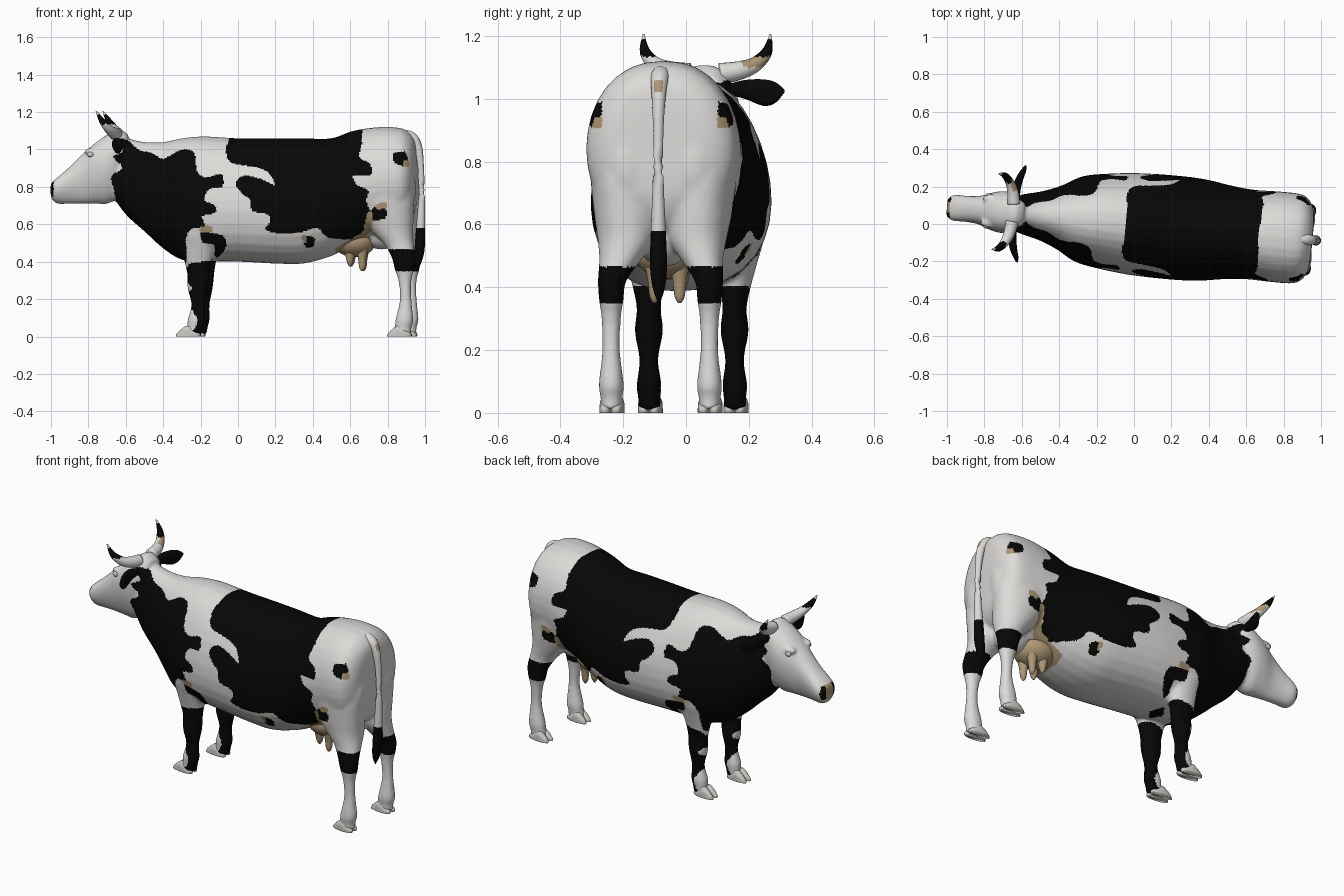
import bpy, bmesh
from math import sin, cos, tau, copysign
from mathutils import Matrix, Vector

cube = bpy.data.objects.get("Cube")
if cube:
    bpy.data.objects.remove(cube)

CM = 0.01                                  # all tables are in hundredths
TURN = Matrix.Rotation(-0.09, 4, 'Z')      # the animal stands slightly askew


def material(name, colour):
    mat = bpy.data.materials.new(name)
    mat.use_nodes = True
    mat.diffuse_color = (*colour, 1)
    mat.node_tree.nodes["Principled BSDF"].inputs["Base Color"].default_value = (*colour, 1)
    return mat


WHITE, BLACK, TAN, HOOF = range(4)
PALETTE = [material("white_hide", (.72, .71, .69)), material("black_hide", (.002, .002, .002)),
           material("tan_skin", (.42, .31, .18)), material("pale_hoof", (.6, .58, .55))]


def resample(rows, steps=5):
    """Smooth curve through rows of numbers."""
    rows = [Vector(r) * CM for r in rows]
    padded = [rows[0]] + rows + [rows[-1]]
    result = []
    for a, b, c, d in zip(padded, padded[1:], padded[2:], padded[3:]):
        for i in range(steps):
            t = i / steps
            result.append(b + (c - a) * (t / 2) + (a * 2 - b * 5 + c * 4 - d) * (t * t / 2)
                          + (b * 3 - a - c * 3 + d) * (t ** 3 / 2))
    return result + [rows[-1]]


def skin(bm, loops):
    """Closed surface over a row of point loops."""
    loops = [[bm.verts.new(p) for p in loop] for loop in loops]
    for one, two in zip(loops, loops[1:]):
        for i in range(len(one)):
            bm.faces.new((one[i - 1], one[i], two[i], two[i - 1]))
    bm.faces.new(loops[0])
    bm.faces.new(loops[-1])


def loft(bm, rows, place, taper=lambda along: 0, sides=32):
    """Rows hold: position along, low, high, middle, half width."""
    loops = []
    for along, low, high, middle, half in resample(rows):
        loop = []
        for i in range(sides):
            c, s = cos(tau * i / sides), sin(tau * i / sides)
            across = middle + half * copysign(abs(c) ** .87, c) * (1 - taper(along) * s)
            loop.append(place(along, (low + high) / 2 + (high - low) / 2 * s, across))
        loops.append(loop)
    skin(bm, loops)


def tube(bm, rows, sides=20):
    """Rows hold: x, y, z, radius."""
    rows = resample(rows)
    loops = []
    for i, row in enumerate(rows):
        ahead = rows[min(i + 1, len(rows) - 1)] - rows[max(i - 1, 0)]
        turn = ahead.xyz.to_track_quat('Z', 'Y')
        loops.append([row.xyz + turn @ Vector((cos(tau * k / sides), sin(tau * k / sides), 0)) * row.w
                      for k in range(sides)])
    skin(bm, loops)


def ball(bm, centre, radii):
    place = Matrix.Translation(Vector(centre) * CM) @ Matrix.Diagonal((*[r * CM for r in radii], 1))
    bmesh.ops.create_uvsphere(bm, u_segments=32, v_segments=20, radius=1, matrix=place)


def finish(name, bm, rule, fuse=False):
    """Make the object, fuse overlapping parts if asked, then colour by rule."""
    bmesh.ops.recalc_face_normals(bm, faces=bm.faces)
    mesh = bpy.data.meshes.new(name)
    bm.to_mesh(mesh)
    bm.free()
    obj = bpy.data.objects.new(name, mesh)
    bpy.context.collection.objects.link(obj)
    if fuse:
        remesh = obj.modifiers.new("fuse", 'REMESH')
        remesh.mode = 'VOXEL'
        remesh.voxel_size = .008
        relax = obj.modifiers.new("relax", 'SMOOTH')
        relax.factor = .5
        relax.iterations = 12
        graph = bpy.context.evaluated_depsgraph_get()
        fused = bpy.data.meshes.new_from_object(obj.evaluated_get(graph))
        obj.modifiers.clear()
        obj.data = fused
        bpy.data.meshes.remove(mesh)
        mesh = fused
    mesh.materials.clear()
    for mat in PALETTE:
        mesh.materials.append(mat)
    for face in mesh.polygons:
        face.material_index = rule(face.center, face.normal)
        face.use_smooth = True
    mesh.transform(TURN)


def lengthwise(along, a, across):
    return (along, across, a)


def upright(along, a, across):
    return (a, across, along)


def sideways(along, a, across):
    return (a, along, across)


# Body: trunk, head and legs fused into one hide
trunk = [(-68, 76, 107, 0, 8), (-60, 65, 106, 0, 10.5), (-50, 56, 104, 0, 13), (-40, 47, 104, 0, 17),
         (-30, 41, 106, 0, 22.5), (-18, 40, 107, 0, 25), (0, 40, 106, 0, 27), (20, 39, 106, 0, 27.5),
         (35, 39, 106, 0, 27), (50, 43, 106, 0, 25), (62, 49, 110, 0, 24), (76, 54, 112, 0, 24.3),
         (87, 57, 111.5, 0, 24), (92, 61, 109, 0, 21.5), (95, 68, 104.5, 0, 16), (95.8, 76, 97, 0, 9)]
head = [(-100.4, 74, 82, 0, 4.5), (-97, 71, 85, 0, 6.8), (-90, 71, 91, 0, 6.8), (-83, 71, 98, 0, 7.5),
        (-76, 71, 104, 0, 10), (-70, 71, 108, 0, 11), (-64, 75, 111, 0, 10), (-59, 86, 108, 0, 7)]
fore_leg = [(66, -34, -10, 14, 8), (56, -31, -10, 15, 8), (48, -29, -11, 14.5, 6.5), (40, -27.5, -13, 14, 4.8),
            (33, -26, -14, 13.7, 3.8), (26, -25.8, -14.8, 13.7, 4.5), (17, -23.8, -16.5, 13.7, 3),
            (9, -25.8, -16.5, 13.7, 4), (5, -26, -17.5, 13.7, 3.6), (1, -28, -18, 13.7, 3.6)]
hind_leg = [(92, 64, 90, 12, 9), (78, 62, 95, 12.7, 10.6), (65, 66, 95.3, 11.7, 10.5), (56, 73, 95, 11.2, 9.5),
            (49, 80, 95.5, 13, 6.8), (42, 84, 96.5, 15.5, 4.5), (36, 85.5, 96, 15.7, 3.9),
            (30, 87.5, 94.5, 15.7, 3.1), (20, 88.3, 94.5, 15.7, 2.8), (9, 86, 95.5, 15.7, 4),
            (5, 85.5, 94.5, 15.7, 3.5), (1, 84, 94.5, 15.7, 3.5)]

# Outlines of the coat patches, seen from the side
saddle = [(-3, 115), (-5, 100), (-2, 93), (9, 91), (18, 88), (22, 81), (15, 84), (6, 86), (1, 82), (4, 77),
          (9, 73), (10, 67), (17, 66), (20, 62), (17, 57), (27, 55), (37, 56), (45, 58), (50, 53), (62, 52),
          (69, 55), (70, 61), (81, 63), (81, 69), (76, 70), (73, 67), (71, 73), (72, 78), (66, 81),
          (64, 86), (73, 86), (73, 92), (67, 96), (68, 103), (66, 115), (60, 120)]
shoulder = [(-65, 106), (-59, 105), (-53, 100), (-45, 98), (-39, 95), (-29, 100), (-22, 98), (-20, 88),
            (-15, 85), (-7, 87), (-6, 80), (-13, 79), (-16, 73), (-10, 70), (-10, 66), (-17, 64),
            (-15, 58), (-22, 58), (-26, 53), (-26, 45), (-28, 38), (-45, 38), (-63, 67), (-66, 79),
            (-67, 86), (-61, 90), (-66, 96), (-61, 99)]
elbow = [(-18, 56), (-6, 54), (-5, 47), (-11, 42), (-11, 49), (-17, 50)]
stocking = [(-25, 39), (-10, 40), (-10, 28), (-12, 20), (-14, 9), (-14, 1), (-23, 1), (-20, 8), (-23, 14),
            (-27, 18), (-26, 23), (-23, 26), (-27, 30), (-27, 34)]
hip_spot = [(85, 98), (94, 99), (95, 93), (91, 91), (86, 93)]
belly_spot = [(37, 54), (43, 53), (42, 48), (38, 48)]
flank_tan = [(63, 53), (66, 51), (73, 57), (74, 66), (71, 66), (69, 57)]
thigh_tan = [(75, 70), (81, 72), (82, 69), (77, 68)]
hip_tan = [(91, 94), (96, 95), (96, 91), (91, 91)]
elbow_tan = [(-18, 59), (-12, 59), (-12, 56), (-18, 56)]
belly_tan = [(36, 54), (39, 54), (38, 49)]


def rounded(outline):
    return [tuple(p) for p in resample(outline + outline[:1], 3)]


black_patches = [rounded(o) for o in (saddle, shoulder, elbow, stocking, hip_spot, belly_spot)]
tan_patches = [rounded(o) for o in (flank_tan, thigh_tan, hip_tan, elbow_tan, belly_tan)]


def inside(x, z, outline):
    hit = False
    for (xa, za), (xb, zb) in zip(outline, outline[1:]):
        if (za > z) != (zb > z) and x < xa + (xb - xa) * (z - za) / (zb - za):
            hit = not hit
    return hit


def coat(p, n):
    x, z = p.x, p.z
    if x < -.985 and .75 < z < .83:                       # nose pad
        return TAN if abs(p.y) < .025 else BLACK
    if x > .82 and z > .5 and abs(p.y) < .185:            # plain hindquarters
        return WHITE
    if .53 < x < .72 and z < .53 and abs(p.y) < .12:      # around the udder
        return TAN
    if any(inside(x, z, patch) for patch in tan_patches):
        return TAN
    if x > .78 and .35 < z < .465:                        # hock bands
        return BLACK
    return BLACK if any(inside(x, z, patch) for patch in black_patches) else WHITE


bm = bmesh.new()
loft(bm, trunk, lengthwise, taper=lambda x: .15 * min(1, max(0, (.75 - x) * 3)))
loft(bm, head, lengthwise, taper=lambda x: -.2)
ball(bm, (77, 0, 56), (11, 9, 9.5))                       # skin between the thighs
for side in (-1, 1):
    for leg in (fore_leg, hind_leg):
        loft(bm, [(z, lo, hi, mid * side, half) for z, lo, hi, mid, half in leg], upright)
    ball(bm, (-77, 6.5 * side, 99), (5, 2.5, 2))          # brow
    ball(bm, (83, 10.5 * side, 79), (13.4, 11, 21))       # buttock
finish("body", bm, coat, fuse=True)


# Parts made once for each side
def horn_colour(p, n):
    if 1.135 < p.z < 1.188:
        return BLACK
    return TAN if 1.1 < p.z <= 1.135 and p.y > .12 and n.x > .2 else WHITE


for side, label in ((-1, "right"), (1, "left")):
    for x, mid, place in ((-23, 13.7, "front"), (90.5, 15.7, "rear")):
        bm = bmesh.new()
        for toe in (-1.8, 1.8):                           # cloven hoof
            y = mid * side + toe
            loft(bm, [(0, x - 9, x + 4, y, 2.1), (1.5, x - 8.5, x + 4, y, 2.1), (3.5, x - 6.5, x + 1, y, 2),
                      (5.5, x - 4, x - 1, y, 1.2)], upright, sides=20)
        finish(f"{place}_{label}_hoof", bm, lambda p, n: HOOF)

    bm = bmesh.new()
    loft(bm, [(y * side, lo, hi, mid, half) for y, lo, hi, mid, half in
              ((7, -66, -62, 103, 1.5), (13, -66.5, -62, 103, 3), (19, -65, -61, 102, 4.2),
               (23, -63, -60, 102, 3.3), (26, -61, -60, 102.5, .5))], sideways)
    finish(f"{label}_ear", bm, lambda p, n: BLACK)

    bm = bmesh.new()
    tube(bm, [(x, y * side, z, r) for x, y, z, r in
              ((-65, 5, 108, 3.4), (-66, 11, 109, 3), (-68, 16, 111, 2.4), (-71, 19.5, 115, 1.7),
               (-74.4, 20.3, 120.5, .3))])
    finish(f"{label}_horn", bm, horn_colour)

    bm = bmesh.new()
    ball(bm, (-78.5, 8.4 * side, 97.3), (1.8, 1.1, 1.4))
    finish(f"{label}_eye", bm, lambda p, n: HOOF)

# Udder with four teats
bm = bmesh.new()
ball(bm, (62.5, 0, 51), (11.5, 10.5, 8.5))
for x, tip in ((60.5, 37.5), (67, 35)):
    for y in (-4, 4):
        tube(bm, [(x, y, 47, 3.2), (x, y, 42, 2.2), (x, y, tip + 2, 1.6), (x, y, tip, .5)])
finish("udder", bm, lambda p, n: TAN)


# Tail with dark tuft
def tail_colour(p, n):
    if p.z < .59:
        return BLACK
    return TAN if 1.02 < p.z < 1.055 and n.x > .75 else WHITE


bm = bmesh.new()
tube(bm, [(84, 0, 107, 3), (92, 0, 107, 3), (96.5, 0, 101.5, 2.3), (98.3, 0, 88, 1.6), (98.5, 0, 72, 1.8),
          (98, 0, 58, 2.4), (97.5, 0, 47, 2.7), (96.5, 0, 40, 2), (96, 0, 35, .3)])
finish("tail", bm, tail_colour)
